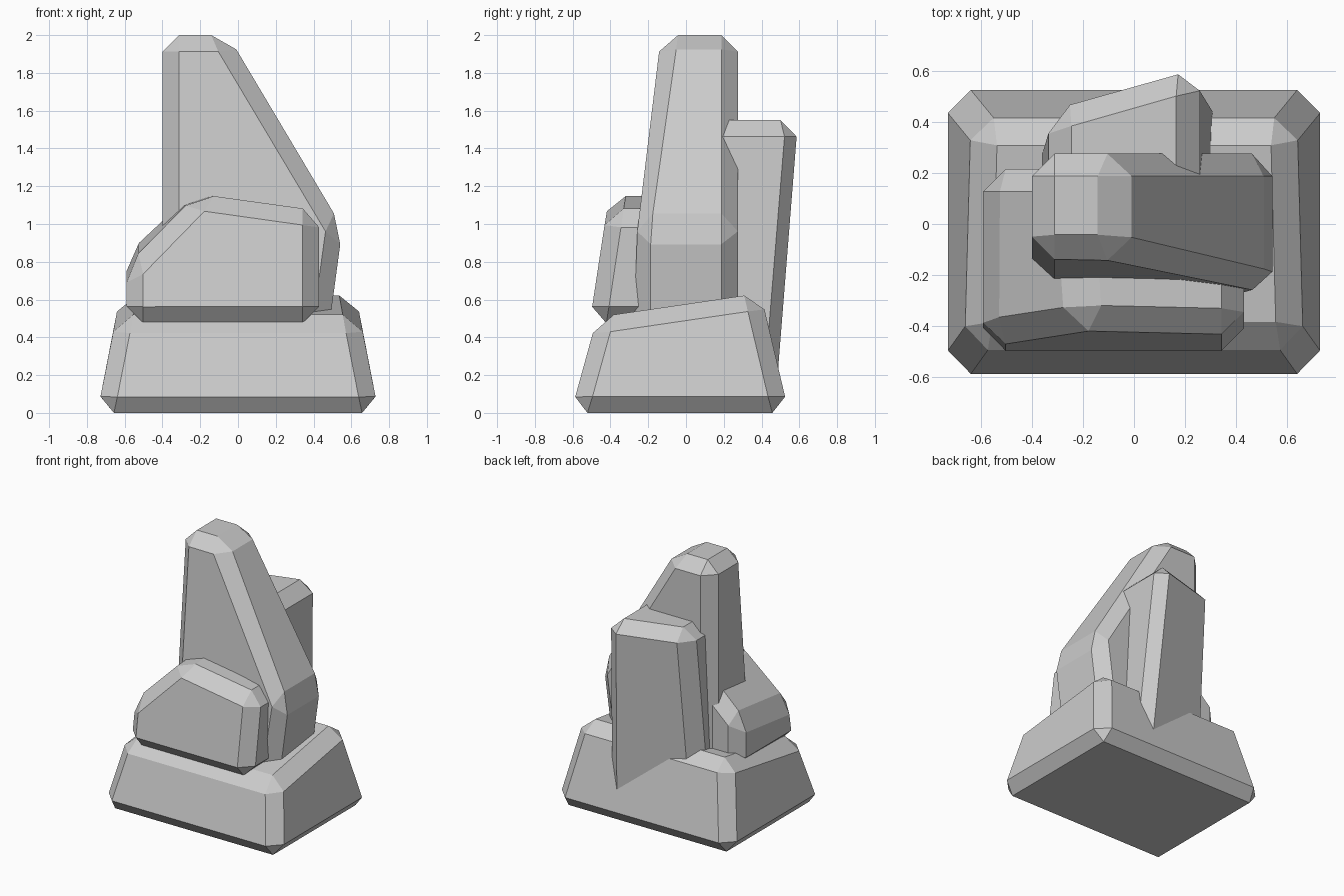
import bpy, bmesh


def rock(name, front, back, chamfer=0.088):
    """Loft a front outline to a matching back outline, then chamfer every edge."""
    bm = bmesh.new()
    f = [bm.verts.new(p) for p in front]
    b = [bm.verts.new(p) for p in back]
    n = len(f)
    bm.faces.new(f)
    bm.faces.new(b[::-1])
    for i in range(n):
        j = (i + 1) % n
        bm.faces.new((f[j], f[i], b[i], b[j]))
    bmesh.ops.recalc_face_normals(bm, faces=bm.faces)
    bmesh.ops.bevel(bm, geom=bm.edges[:], offset=chamfer, offset_type='OFFSET',
                    segments=1, profile=0.5, affect='EDGES', clamp_overlap=True)
    mesh = bpy.data.meshes.new(name)
    bm.to_mesh(mesh)
    bm.free()
    obj = bpy.data.objects.new(name, mesh)
    bpy.context.collection.objects.link(obj)
    return obj


# Tapered plinth, top sloping up toward the back
rock("base_rock",
     [(-0.745, -0.61, 0), (0.745, -0.61, 0), (0.645, -0.47, 0.507), (-0.645, -0.47, 0.507)],
     [(-0.745, 0.545, 0), (0.745, 0.545, 0), (0.622, 0.395, 0.634), (-0.622, 0.395, 0.634)])

# Tall spire with a long sloping right side
spire = [(-0.4, -0.275, 0.40), (0.475, -0.275, 0.40), (0.553, -0.275, 0.98),
         (-0.054, -0.13, 2.0), (-0.4, -0.13, 2.0)]
rock("tall_spire", spire, [(x, 0.275, z) for x, y, z in spire])

# Squat boulder in front, upper left corner cut away
rock("front_boulder",
     [(-0.59, -0.51, 0.475), (0.43, -0.51, 0.475), (0.43, -0.42, 1.07),
      (-0.21, -0.405, 1.16), (-0.59, -0.463, 0.77)],
     [(-0.59, 0.215, 0.475), (0.43, 0.215, 0.475), (0.43, 0.215, 1.07),
      (-0.25, 0.215, 1.16), (-0.59, 0.215, 0.85)])

# Upright slab leaning against the back
rock("back_slab",
     [(-0.37, 0.05, 0.12), (0.325, 0.05, 0.12), (0.253, 0.05, 1.55), (-0.333, 0.05, 1.55)],
     [(-0.37, 0.325, 0.12), (0.325, 0.50, 0.12), (0.253, 0.617, 1.55), (-0.333, 0.45, 1.55)])
